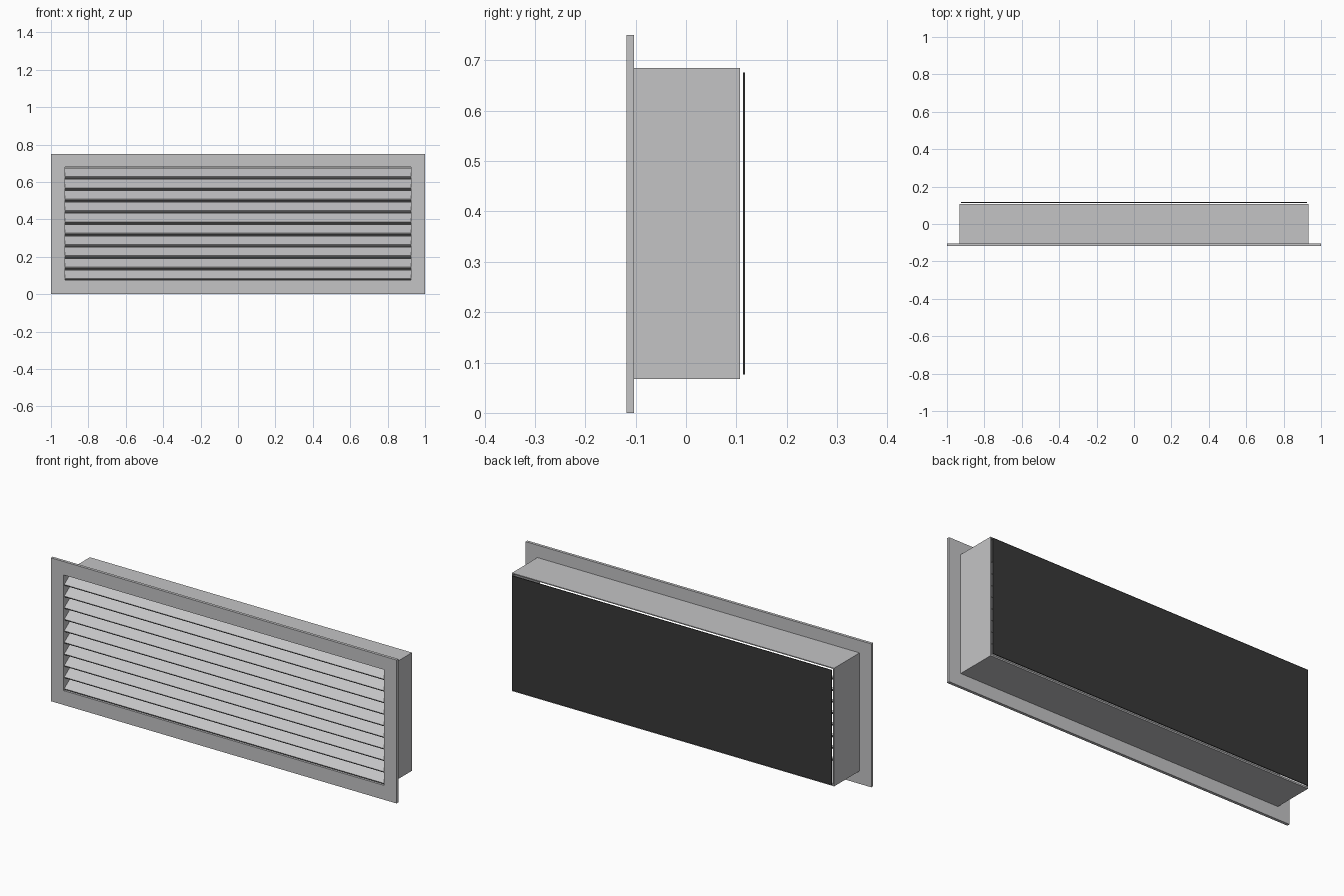
import bpy
import bmesh
from math import radians, sin, cos
from mathutils import Matrix

cube = bpy.data.objects.get("Cube")
if cube:
    bpy.data.objects.remove(cube, do_unlink=True)


def make_material(name, rgb):
    mat = bpy.data.materials.new(name)
    mat.use_nodes = True
    mat.diffuse_color = (*rgb, 1)
    mat.node_tree.nodes["Principled BSDF"].inputs["Base Color"].default_value = (*rgb, 1)
    return mat


def finish(name, bm, mat):
    bmesh.ops.recalc_face_normals(bm, faces=bm.faces)
    mesh = bpy.data.meshes.new(name)
    bm.to_mesh(mesh)
    bm.free()
    mesh.materials.append(mat)
    obj = bpy.data.objects.new(name, mesh)
    bpy.context.collection.objects.link(obj)
    return obj


def box(name, size, centre, mat, tilt=0):
    bm = bmesh.new()
    bmesh.ops.create_cube(bm, size=1)
    matrix = Matrix.Translation(centre) @ Matrix.Rotation(tilt, 4, "X") @ Matrix.Diagonal((*size, 1))
    bm.transform(matrix)
    return finish(name, bm, mat)


def tube(name, outer, inner, y0, y1, mat):
    """Rectangular ring (half width, bottom, top) extruded along y."""
    bm = bmesh.new()

    def loop(rect, y):
        w, lo, hi = rect
        return [bm.verts.new((x, y, z)) for x, z in ((-w, lo), (w, lo), (w, hi), (-w, hi))]

    loops = [loop(outer, y0), loop(outer, y1), loop(inner, y1), loop(inner, y0)]
    for a, b in zip(loops, loops[1:] + loops[:1]):
        for i in range(4):
            j = (i + 1) % 4
            bm.faces.new((a[i], a[j], b[j], b[i]))
    return finish(name, bm, mat)


metal = make_material("light grey metal", (0.55, 0.55, 0.56))
dark = make_material("dark mesh", (0.04, 0.04, 0.04))

# Front flange and the wall sleeve behind it
OPENING = (0.926, 0.075, 0.68)
tube("front_frame", (1, 0, 0.75), OPENING, -0.118, -0.103, metal)
tube("wall_sleeve", (0.932, 0.067, 0.685), OPENING, -0.103, 0.107, metal)

# Louvre slats, low at the front and rising to the back
COUNT = 10
TILT = radians(35)
LENGTH, THICK = 0.08, 0.009
pitch = (OPENING[2] - OPENING[1]) / COUNT
rise = LENGTH * sin(TILT) + THICK * cos(TILT)
depth = LENGTH * cos(TILT) + THICK * sin(TILT)
for i in range(COUNT):
    z = OPENING[1] + 0.002 + i * pitch + rise / 2
    box(f"louvre_slat_{i + 1}", (1.85, LENGTH, THICK), (0, -0.115 + depth / 2, z), metal, TILT)

# Insect screen just behind the sleeve
box("rear_screen", (1.85, 0.004, 0.6), (0, 0.115, 0.376), dark)
